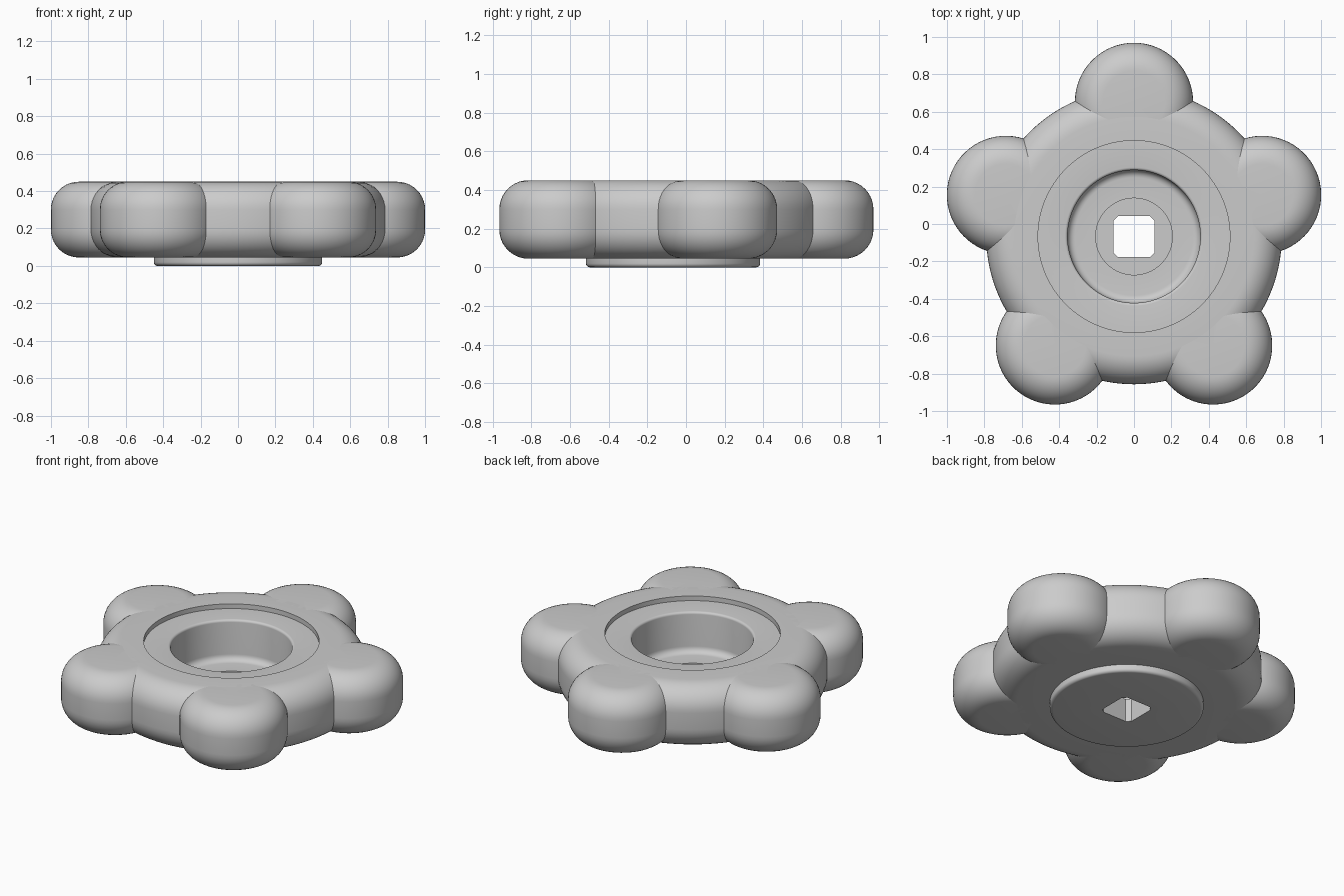
import bpy, bmesh
from math import pi, sin, cos, radians
from mathutils import Matrix, Vector

old = bpy.data.objects.get("Cube")
if old:
    bpy.data.objects.remove(old)

CENTRE = Vector((0, -0.067, 0))
BOTTOM, TOP, ROUND = 0.045, 0.45, 0.15

grey = bpy.data.materials.new("plain grey")
grey.use_nodes = True
grey.diffuse_color = (0.6, 0.6, 0.6, 1)
grey.node_tree.nodes["Principled BSDF"].inputs["Base Color"].default_value = grey.diffuse_color


def arc(r, z, radius, start, end, steps=10):
    """Profile points of a fillet centred on (r, z), angles in degrees."""
    angles = [radians(start + (end - start) * i / steps) for i in range(steps + 1)]
    return [(r + radius * cos(a), z + radius * sin(a)) for a in angles]


def lathe(profile, steps):
    """Revolve a profile of (radius, height) points around the z axis."""
    bm = bmesh.new()
    verts = [bm.verts.new((r, 0, z)) for r, z in profile]
    edges = [bm.edges.new(pair) for pair in zip(verts, verts[1:])]
    bmesh.ops.spin(bm, geom=verts + edges, axis=(0, 0, 1), cent=(0, 0, 0),
                   angle=2 * pi, steps=steps)
    bmesh.ops.remove_doubles(bm, verts=bm.verts, dist=1e-4)
    bmesh.ops.recalc_face_normals(bm, faces=bm.faces)
    return bm


def make_object(name, bm):
    mesh = bpy.data.meshes.new(name)
    bm.to_mesh(mesh)
    bm.free()
    mesh.materials.append(grey)
    obj = bpy.data.objects.new(name, mesh)
    bpy.context.collection.objects.link(obj)
    return obj


def activate(obj):
    bpy.ops.object.select_all(action='DESELECT')
    obj.select_set(True)
    bpy.context.view_layer.objects.active = obj


def rounded_rim(radius):
    """Outer side with a fillet at the bottom and the top."""
    inner = radius - ROUND
    return (arc(inner, BOTTOM + ROUND, ROUND, -90, 0)
            + arc(inner, TOP - ROUND, ROUND, 0, 90))


# Hub: base boss, rounded rim, shallow recess and deep bore
profile = [(0, 0)]
profile += arc(0.43, 0.02, 0.02, -90, 0, 5) + [(0.45, BOTTOM)]
profile += rounded_rim(0.79)
profile += [(0.513, TOP), (0.513, 0.42)]
profile += arc(0.37, 0.405, 0.015, 90, 180, 5)
profile += arc(0.315, 0.20, 0.04, 0, -90, 6)
profile += [(0.205, 0.16), (0.205, 0.15), (0, 0.15)]
hub = make_object("hub", lathe(profile, 128))
hub.location = CENTRE

# Square shaft hole with cut corners
half, corner = 0.11, 0.085
outline = [(half, -corner), (half, corner), (corner, half), (-corner, half),
           (-half, corner), (-half, -corner), (-corner, -half), (corner, -half)]
bm = bmesh.new()
face = bm.faces.new([bm.verts.new((x, y, -0.1)) for x, y in outline])
extruded = bmesh.ops.extrude_face_region(bm, geom=[face])["geom"]
bmesh.ops.translate(bm, vec=(0, 0, 0.5),
                    verts=[g for g in extruded if isinstance(g, bmesh.types.BMVert)])
bmesh.ops.recalc_face_normals(bm, faces=bm.faces)
cutter = make_object("shaft_hole_cutter", bm)
cutter.location = CENTRE
cutter.hide_render = True

cut = hub.modifiers.new("shaft hole", 'BOOLEAN')
cut.operation = 'DIFFERENCE'
cut.solver = 'EXACT'
cut.object = cutter
activate(hub)
bpy.ops.object.modifier_apply(modifier=cut.name)
bpy.data.objects.remove(cutter)
bpy.ops.object.shade_smooth_by_angle(angle=radians(30))

# Five grip lobes, trimmed on the inside so they stay clear of the recess
for i in range(5):
    angle = pi / 2 + i * 2 * pi / 5
    bm = lathe([(0, BOTTOM)] + rounded_rim(0.316) + [(0, TOP)], 64)
    bmesh.ops.bisect_plane(bm, geom=bm.verts[:] + bm.edges[:] + bm.faces[:],
                           plane_co=(-0.12, 0, 0), plane_no=(-1, 0, 0), clear_outer=True)
    bmesh.ops.holes_fill(bm, edges=[e for e in bm.edges if e.is_boundary])
    bmesh.ops.transform(bm, verts=bm.verts,
                        matrix=Matrix.Rotation(angle, 4, 'Z') @ Matrix.Translation((0.72, 0, 0)))
    lobe = make_object(f"grip_lobe_{i + 1}", bm)
    lobe.location = CENTRE
    activate(lobe)
    bpy.ops.object.shade_smooth_by_angle(angle=radians(30))
